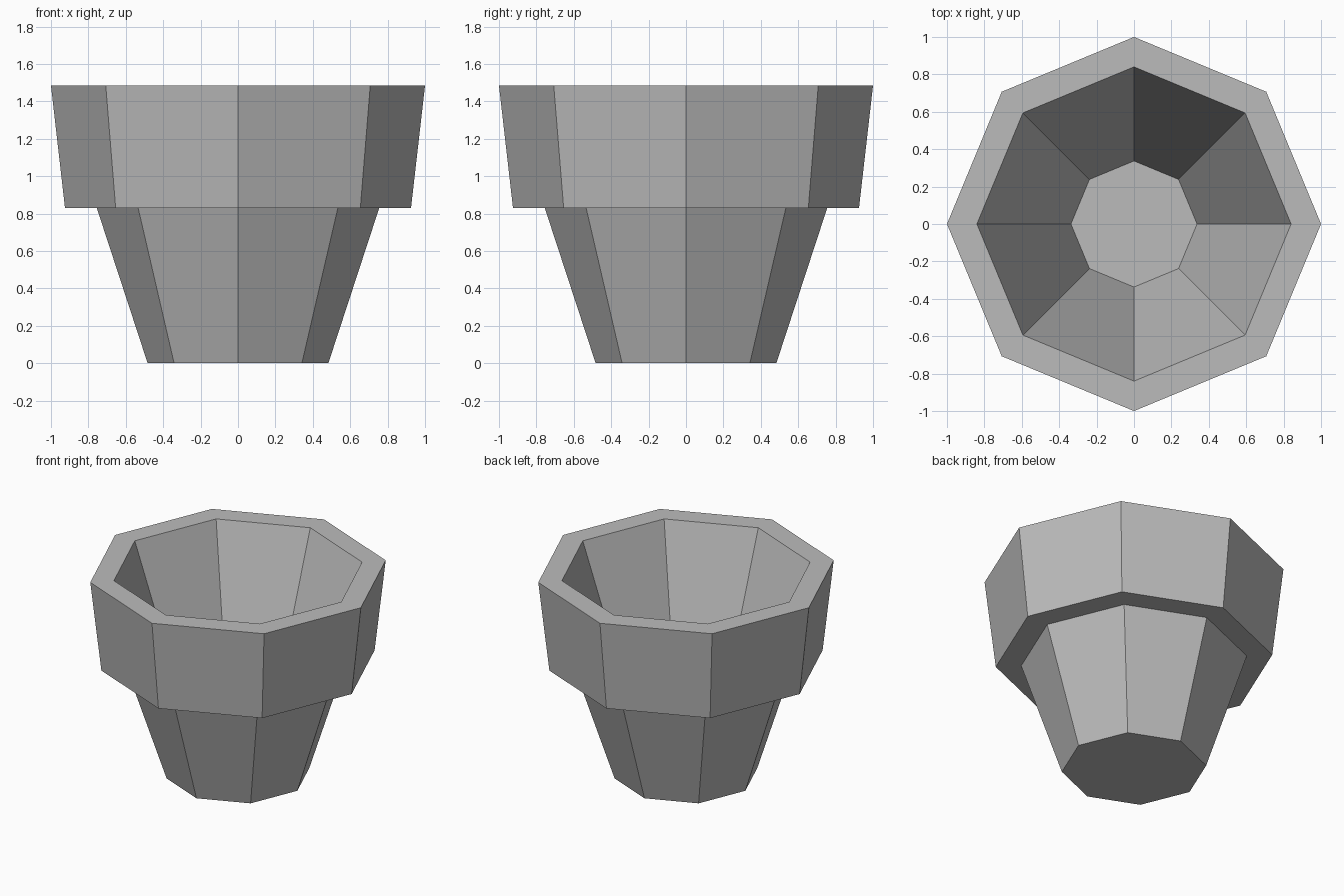
import bpy
import bmesh
from math import cos, sin, tau

SIDES = 8

cube = bpy.data.objects.get("Cube")
if cube:
    bpy.data.objects.remove(cube, do_unlink=True)

# Single grey clay colour
clay = bpy.data.materials.new("grey_clay")
clay.use_nodes = True
colour = (0.5, 0.5, 0.5, 1)
clay.diffuse_color = colour
clay.node_tree.nodes["Principled BSDF"].inputs["Base Color"].default_value = colour


def lathe(name, profile):
    """Sweep (radius, height) points into a faceted pot, capping both ends."""
    bm = bmesh.new()
    rings = [[bm.verts.new((r * cos(tau * i / SIDES), r * sin(tau * i / SIDES), z))
              for i in range(SIDES)] for r, z in profile]
    for low, high in zip(rings, rings[1:]):
        for i in range(SIDES):
            j = (i + 1) % SIDES
            bm.faces.new((low[i], low[j], high[j], high[i]))
    bm.faces.new(rings[0][::-1])
    bm.faces.new(rings[-1])
    bmesh.ops.recalc_face_normals(bm, faces=bm.faces)
    mesh = bpy.data.meshes.new(name)
    bm.to_mesh(mesh)
    bm.free()
    mesh.materials.append(clay)
    obj = bpy.data.objects.new(name, mesh)
    bpy.context.collection.objects.link(obj)
    return obj


# Base, tapered wall, overhanging collar, rim, then the hollow down to its floor
lathe("plant_pot", [
    (0.483, 0), (0.755, 0.83),
    (0.925, 0.83), (1, 1.485),
    (0.84, 1.485), (0.337, 0.07),
])
